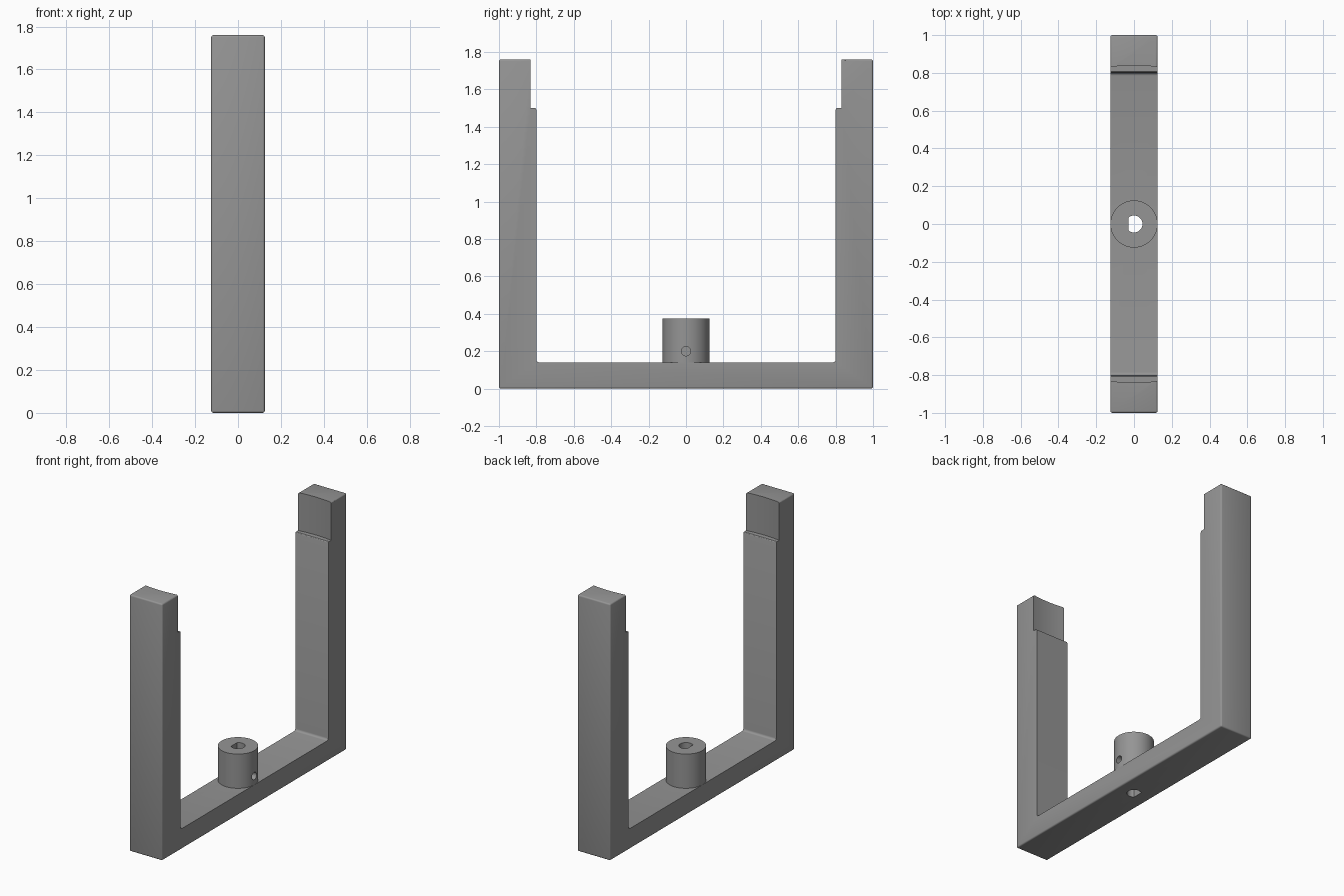
import bpy, bmesh, math

if "Cube" in bpy.data.objects:
    bpy.data.objects.remove(bpy.data.objects["Cube"])

W, TOP, FLOOR = 0.125, 1.76, 0.14

grey = bpy.data.materials.new("mid grey")
grey.diffuse_color = (0.3, 0.3, 0.3, 1)
grey.use_nodes = True
grey.node_tree.nodes["Principled BSDF"].inputs["Base Color"].default_value = grey.diffuse_color


def make_object(name, bm):
    bmesh.ops.recalc_face_normals(bm, faces=bm.faces)
    mesh = bpy.data.meshes.new(name)
    bm.to_mesh(mesh)
    bm.free()
    mesh.materials.append(grey)
    obj = bpy.data.objects.new(name, mesh)
    bpy.context.collection.objects.link(obj)
    return obj


def prism(points, offset):
    """Extrude a closed outline (3D points) along offset."""
    bm = bmesh.new()
    face = bm.faces.new([bm.verts.new(p) for p in points])
    ext = bmesh.ops.extrude_face_region(bm, geom=[face])
    bmesh.ops.translate(bm, vec=offset,
                        verts=[v for v in ext["geom"] if isinstance(v, bmesh.types.BMVert)])
    return bm


def circle(r, n, start=0.0, sweep=2 * math.pi):
    return [(r * math.cos(start + sweep * i / n), r * math.sin(start + sweep * i / n))
            for i in range(n)]


def cut(obj, cutters):
    for c in cutters:
        c.hide_render = True
        c.hide_set(True)
        mod = obj.modifiers.new("cut " + c.name, 'BOOLEAN')
        mod.operation, mod.solver, mod.object = 'DIFFERENCE', 'EXACT', c


def smooth(obj):
    """Apply the cuts, then smooth the curved faces."""
    bpy.ops.object.select_all(action='DESELECT')
    obj.select_set(True)
    bpy.context.view_layer.objects.active = obj
    for mod in list(obj.modifiers):
        bpy.ops.object.modifier_apply(modifier=mod.name)
    bpy.ops.object.shade_smooth_by_angle(angle=math.radians(30))


# U-shaped bracket: half outline mirrored in y, with inner fillet and step lip
half = [(1, 0), (1, TOP), (0.81, TOP), (0.81, 1.502), (0.803, 1.497), (0.8, 1.49)]
half += [(0.785 + 0.015 * math.cos(a), 0.155 - 0.015 * math.sin(a))
         for a in (i * math.pi / 8 for i in range(5))]
outline = half + [(-y, z) for y, z in reversed(half)]
bm = prism([(-W, y, z) for y, z in outline], (2 * W, 0, 0))


def outer_planes(v):
    x, y, z = v.co
    tests = (("x", x, W), ("x", x, -W), ("y", y, 1), ("y", y, -1), ("z", z, 0), ("z", z, TOP))
    return {(n, val) for n, c, val in tests if abs(c - val) < 1e-5}


# Small rounding on the outer edges
edges = [e for e in bm.edges
         if len(outer_planes(e.verts[0]) & outer_planes(e.verts[1])) >= 2]
bmesh.ops.bevel(bm, geom=edges, offset=0.01, segments=3, profile=0.5, affect='EDGES',
                clamp_overlap=True)
bracket = make_object("bracket", bm)

# Hub on the crossbar
hub = make_object("hub", prism([(x, y, FLOOR) for x, y in circle(W, 64)],
                               (0, 0, 0.375 - FLOOR)))

# Cutters: round recess between arm tips, D-shaped bore, set screw hole
recess = make_object("recess_cutter", prism([(x, y, 1.5) for x, y in circle(0.84, 192)],
                                            (0, 0, 0.5)))
flat = math.acos(-0.03 / 0.045)
d_shape = circle(0.045, 32, -flat, 2 * flat) + [(-0.03, 0.045 * math.sin(flat))]
bore = make_object("bore_cutter", prism([(x, y, -0.1) for x, y in d_shape], (0, 0, 0.7)))
screw = make_object("screw_cutter", prism([(0.0, y, 0.2 + z) for y, z in circle(0.025, 24)],
                                          (0.2, 0, 0)))

cut(bracket, [recess, bore])
cut(hub, [bore, screw])
for part in (bracket, hub):
    smooth(part)
